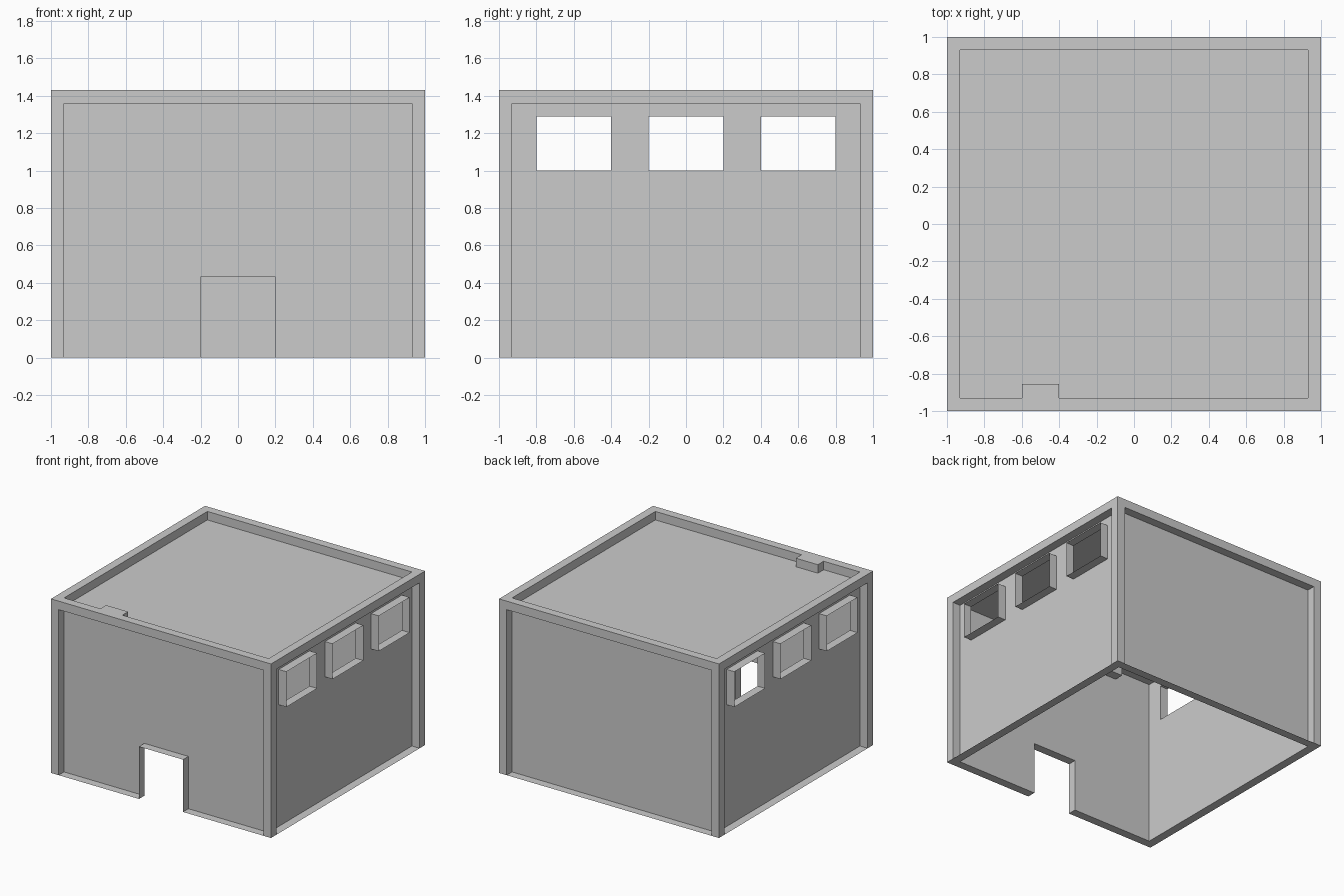
import bpy, bmesh, math
from mathutils import Matrix, Vector

if "Cube" in bpy.data.objects:
    bpy.data.objects.remove(bpy.data.objects["Cube"])

T, H = 0.07, 1.43          # frame thickness, total height
I, R = 1 - T, H - T        # inner half width, roof level


def build(name, quads):
    """Make a flat-shaded object from quads given as corner tuples."""
    bm = bmesh.new()
    for q in quads:
        bm.faces.new([bm.verts.new(p) for p in q])
    bmesh.ops.remove_doubles(bm, verts=bm.verts, dist=1e-4)
    me = bpy.data.meshes.new(name)
    bm.to_mesh(me)
    bm.free()
    ob = bpy.data.objects.new(name, me)
    bpy.context.collection.objects.link(ob)


def turn(quads, k):
    """Turn front-side quads to side k (0 front, 1 right, 2 back, 3 left)."""
    m = Matrix.Rotation(k * math.pi / 2, 3, 'Z')
    return [[tuple(m @ Vector(p)) for p in q] for q in quads]


def panel(us, zs, holes=()):
    """Front wall panel as a grid, leaving out the hole cells."""
    return [[(a, -I, c), (b, -I, c), (b, -I, d), (a, -I, d)]
            for i, (a, b) in enumerate(zip(us, us[1:]))
            for j, (c, d) in enumerate(zip(zs, zs[1:])) if (i, j) not in holes]


def sleeve(path):
    """Thin lining from the panel out to the frame face along (u, z) points."""
    return [[(a, -I, c), (a, -1, c), (b, -1, d), (b, -I, d)]
            for (a, c), (b, d) in zip(path, path[1:])]


def box(x0, x1, y0, y1, z0, z1):
    c = [(x, y, z) for x in (x0, x1) for y in (y0, y1) for z in (z0, z1)]
    return [[c[i] for i in f] for f in ((0, 1, 3, 2), (4, 6, 7, 5), (0, 4, 5, 1),
                                        (2, 3, 7, 6), (0, 2, 6, 4), (1, 5, 7, 3))]


# Corner posts, open where they meet the top beams
post = box(-1, -I, -1, -I, 0, R)[:5]
build("corner_posts", sum((turn(post, k) for k in range(4)), []))

# Top beams: square section mitred round the roof
sec = [(1, R), (1, H), (I, H), (I, R), (1, R)]
beam = [[(-a, -a, c), (a, -a, c), (b, -b, d), (-b, -b, d)]
        for (a, c), (b, d) in zip(sec, sec[1:])]
build("top_beams", sum((turn(beam, k) for k in range(4)), []))

# Flat roof sheet
build("roof", [[(-I, -I, R), (I, -I, R), (I, I, R), (-I, I, R)]])

# Base rim, broken at the doorway
def rim(a, b):
    return [[(a, -1, 0), (a, -I, 0), (b, -I, 0), (b, -1, 0)]]

build("base_rim", rim(-I, -0.2) + rim(0.2, I)
      + sum((turn(rim(-I, I), k) for k in (1, 2, 3)), []))

# Front wall with doorway, and plain back wall
build("front_wall", panel([-I, -0.2, 0.2, I], [0, 0.43, R], {(1, 0)}))
build("door_surround", sleeve([(0.2, 0), (0.2, 0.43), (-0.2, 0.43), (-0.2, 0)]))
build("back_wall", turn(panel([-I, I], [0, R]), 2))

# Side walls with three windows each
Z0, Z1 = 1.0, 1.29
us = [-I, -0.8, -0.4, -0.2, 0.2, 0.4, 0.8, I]
for side, k in (("right", 1), ("left", 3)):
    build(side + "_wall", turn(panel(us, [0, Z0, Z1, R], {(1, 1), (3, 1), (5, 1)}), k))
    for n, u in enumerate((-0.6, 0, 0.6)):
        a, b = u - 0.2, u + 0.2
        build(f"{side}_window_surround_{n + 1}",
              turn(sleeve([(a, Z0), (b, Z0), (b, Z1), (a, Z1), (a, Z0)]), k))

# Small block behind the front beam, flush with its top
build("roof_block", box(-0.6, -0.4, -I, -0.855, 1.285, H))
